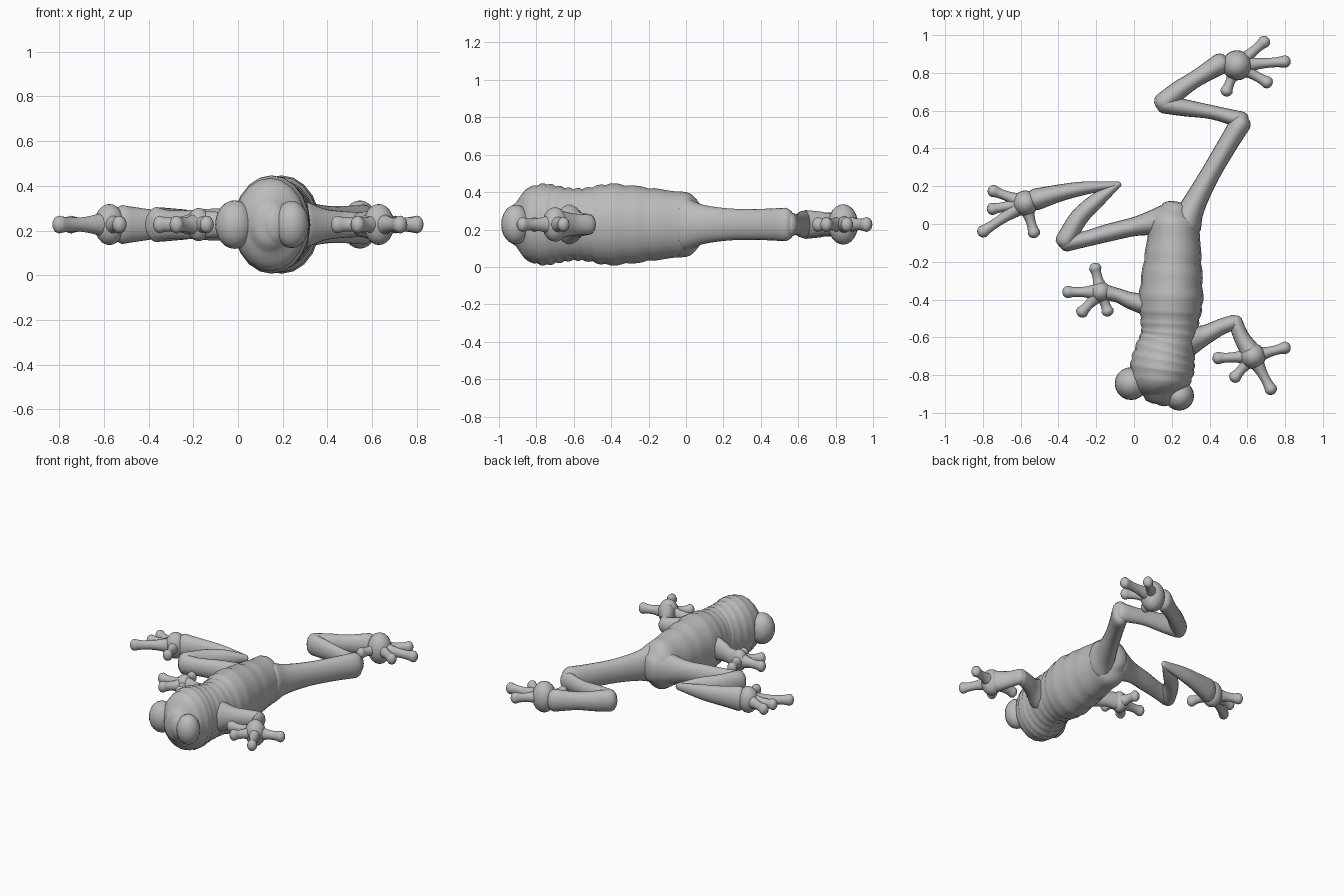
import bpy, bmesh, math
from mathutils import Vector

cube = bpy.data.objects.get("Cube")
if cube:
    bpy.data.objects.remove(cube)

MID = 0.227     # height of the plane all limbs lie in
SIDES = 20

grey = bpy.data.materials.new("plain grey")
grey.use_nodes = True
colour = (0.5, 0.5, 0.5, 1)
grey.diffuse_color = colour
grey.node_tree.nodes["Principled BSDF"].inputs["Base Color"].default_value = colour


def spline(points, steps):
    """Smooth resampling of (x, y, radius) points."""
    p = [Vector(q) for q in points]
    p = [2 * p[0] - p[1]] + p + [2 * p[-1] - p[-2]]
    out = []
    for a, b, c, d in zip(p, p[1:], p[2:], p[3:]):
        for i in range(steps):
            t = i / steps
            out.append(b + (c - a) * t / 2
                       + (a * 2 - b * 5 + c * 4 - d) * t * t / 2
                       + (b * 3 - a - c * 3 + d) * t ** 3 / 2)
    return out + [p[-2]]


def tube(name, points, tall=1.3, steps=4, cap=0.8, ripple=0):
    """Round-ended tube with an upright oval section."""
    path = spline(points, steps)
    rings = []
    last = len(path) - 1
    for i, p in enumerate(path):
        d = path[min(i + 1, last)] - path[max(i - 1, 0)]
        d = Vector((d.x, d.y, 0)).normalized()
        r = max(p.z, 0.01)
        if ripple and 0.25 < i / last < 0.9 and i % 3 == 0:
            r *= 1 - ripple
        c = Vector((p.x, p.y, MID))
        angles = [0]
        if i == 0:
            angles = [-80, -55, -30, 0]
        elif i == last:
            angles = [0, 30, 55, 80]
        for a in map(math.radians, angles):
            rings.append((c + d * r * cap * math.sin(a), d, r * math.cos(a)))
    bm = bmesh.new()
    loops = []
    for c, d, r in rings:
        side = Vector((-d.y, d.x, 0))
        loops.append([bm.verts.new(c + side * r * math.cos(a) + Vector((0, 0, r * tall * math.sin(a))))
                      for a in (math.tau * k / SIDES for k in range(SIDES))])
    for lo, hi in zip(loops, loops[1:]):
        for k in range(SIDES):
            n = (k + 1) % SIDES
            bm.faces.new((lo[k], lo[n], hi[n], hi[k]))
    bm.faces.new(loops[0])
    bm.faces.new(loops[-1])
    finish(name, bm)


def ball(name, x, y, r, tall=1.3):
    bm = bmesh.new()
    bmesh.ops.create_uvsphere(bm, u_segments=SIDES, v_segments=12, radius=r)
    for v in bm.verts:
        v.co = Vector((v.co.x + x, v.co.y + y, v.co.z * tall + MID))
    finish(name, bm)


def finish(name, bm):
    bmesh.ops.recalc_face_normals(bm, faces=bm.faces)
    for f in bm.faces:
        f.smooth = True
    mesh = bpy.data.meshes.new(name)
    bm.to_mesh(mesh)
    bm.free()
    mesh.materials.append(grey)
    bpy.context.collection.objects.link(bpy.data.objects.new(name, mesh))


def hand(name, x, y, r, tips):
    """Palm with four knob-ended toes."""
    ball(name + "_palm", x, y, r, 1.35)
    for i, (tx, ty) in enumerate(tips):
        def along(t, rad):
            return (x + (tx - x) * t, y + (ty - y) * t, rad)
        tube(f"{name}_toe_{i + 1}",
             [along(0.1, 0.045), along(0.5, 0.028), along(0.8, 0.026), along(1, 0.033)],
             tall=1.2, steps=3, cap=0.9)


# Body and head
tube("body", [(.22, .08, .08), (.21, .02, .13), (.21, -.08, .14), (.205, -.2, .155),
              (.195, -.4, .172), (.19, -.52, .156), (.185, -.6, .152), (.165, -.68, .162),
              (.15, -.76, .172), (.14, -.85, .15), (.14, -.91, .09)],
     tall=1.28, steps=5, cap=0.5, ripple=0.035)
ball("right_eye", -.015, -.845, .087, 1.25)
ball("left_eye", .24, -.91, .078, 1.35)
ball("snout", .16, -.89, .075, 1.4)

# Left hind leg
tube("left_thigh", [(.27, .0, .09), (.31, .09, .066), (.39, .24, .053),
                    (.48, .395, .052), (.565, .535, .056)], tall=1.6)
tube("left_shin", [(.57, .55, .045), (.42, .59, .037), (.27, .615, .045), (.16, .635, .05)], tall=1.5)
tube("left_ankle", [(.155, .64, .055), (.24, .71, .05), (.33, .77, .045), (.46, .85, .056)], tall=1.4)
hand("left_foot", .545, .84, .08, [(.69, .965), (.8, .86), (.705, .75), (.49, .705)])

# Right hind leg
tube("right_thigh", [(.17, .02, .085), (.02, -.01, .052), (-.13, -.045, .047),
                     (-.26, -.08, .042), (-.36, -.1, .046)], tall=1.5)
tube("right_shin", [(-.365, -.09, .052), (-.29, .035, .048), (-.19, .13, .04), (-.09, .205, .018)], tall=1.5)
tube("right_ankle", [(-.08, .208, .016), (-.26, .19, .035), (-.39, .165, .045), (-.52, .13, .058)], tall=1.5)
hand("right_foot", -.575, .11, .068, [(-.745, .175), (-.75, .08), (-.8, -.04), (-.53, -.045)])

# Right arm
tube("right_arm", [(.08, -.43, .06), (-.02, -.405, .045), (-.08, -.38, .038), (-.16, -.36, .042)], tall=1.5)
hand("right_hand", -.175, -.36, .055, [(-.205, -.235), (-.35, -.36), (-.275, -.465), (-.14, -.46)])

# Left arm
tube("left_upper_arm", [(.29, -.62, .08), (.38, -.585, .052), (.46, -.545, .043), (.53, -.52, .04)], tall=1.4)
tube("left_forearm", [(.535, -.515, .038), (.57, -.6, .042), (.62, -.68, .055)], tall=1.4)
hand("left_hand", .63, -.7, .068, [(.445, -.71), (.8, -.655), (.725, -.875), (.535, -.81)])
